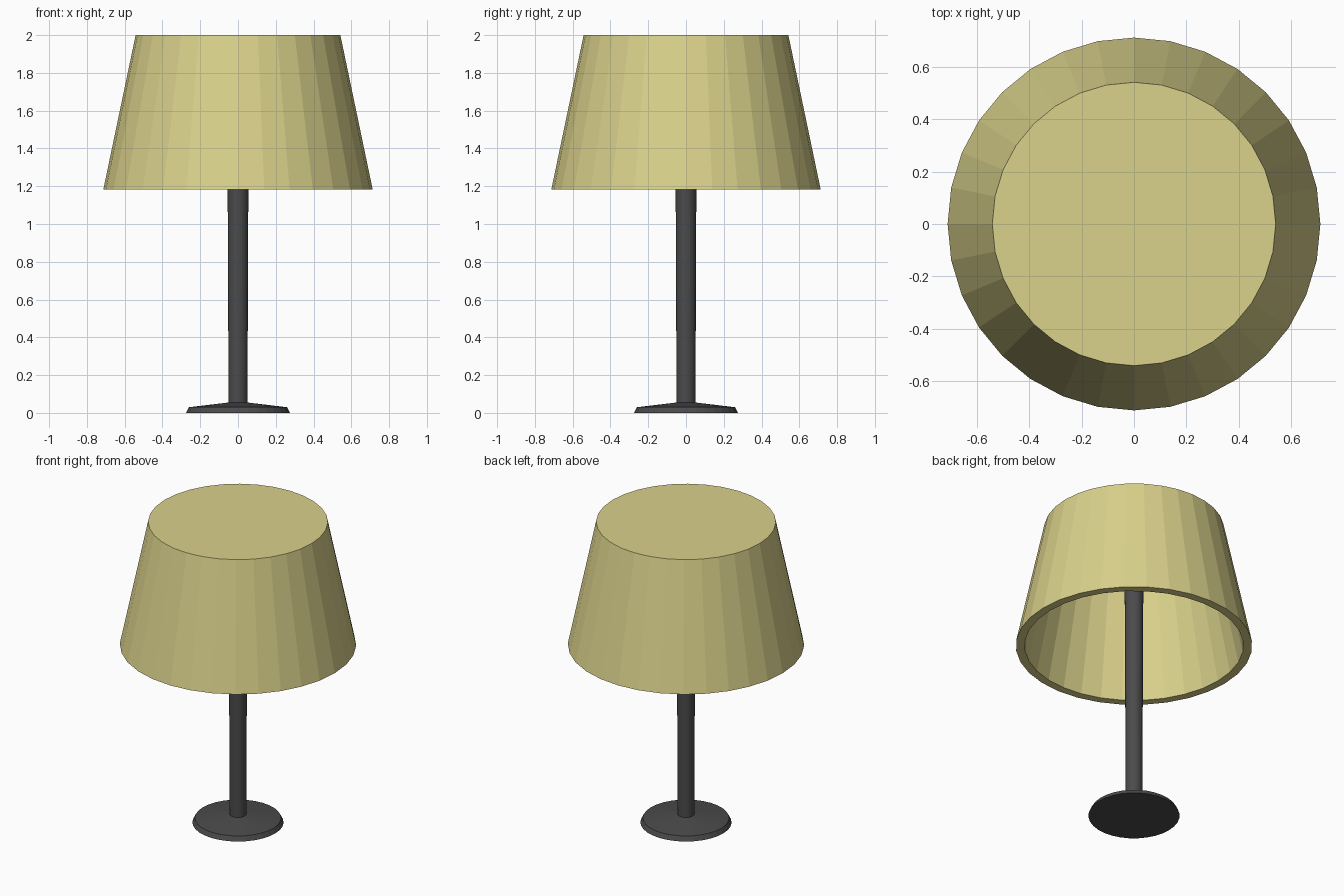
import bpy, bmesh
from math import cos, sin, tau

if "Cube" in bpy.data.objects:
    bpy.data.objects.remove(bpy.data.objects["Cube"])

SIDES = 32


def material(name, color):
    mat = bpy.data.materials.new(name)
    mat.diffuse_color = (*color, 1)
    mat.use_nodes = True
    mat.node_tree.nodes["Principled BSDF"].inputs["Base Color"].default_value = mat.diffuse_color
    return mat


def lathe(name, profile, mat):
    """Revolve (radius, z) points around z; a zero radius closes to a point."""
    bm = bmesh.new()
    rings = []
    for r, z in profile:
        count = SIDES if r else 1
        rings.append([bm.verts.new((r * cos(tau * i / SIDES), r * sin(tau * i / SIDES), z))
                      for i in range(count)])
    for a, b in zip(rings, rings[1:]):
        for i in range(SIDES):
            j = (i + 1) % SIDES
            quad = [a[i % len(a)], a[j % len(a)], b[j % len(b)], b[i % len(b)]]
            bm.faces.new(list(dict.fromkeys(quad)))
    bmesh.ops.recalc_face_normals(bm, faces=bm.faces)
    mesh = bpy.data.meshes.new(name)
    bm.to_mesh(mesh)
    bm.free()
    mesh.materials.append(mat)
    obj = bpy.data.objects.new(name, mesh)
    bpy.context.collection.objects.link(obj)
    return obj


fabric = material("fabric", (0.70, 0.64, 0.26))
metal = material("dark_metal", (0.07, 0.07, 0.07))

# Shade: closed top, hollow underneath with a flat rim
lathe("lamp_shade", [(0, 2.0), (0.542, 2.0), (0.713, 1.183),
                     (0.66, 1.183), (0.499, 1.95), (0, 1.95)], fabric)

# Base disc and the slightly widening stem
lathe("base", [(0, 0), (0.275, 0), (0.26, 0.03), (0.05, 0.055), (0, 0.055)], metal)
lathe("stem", [(0, 0.05), (0.05, 0.05), (0.058, 1.95), (0, 1.95)], metal)
